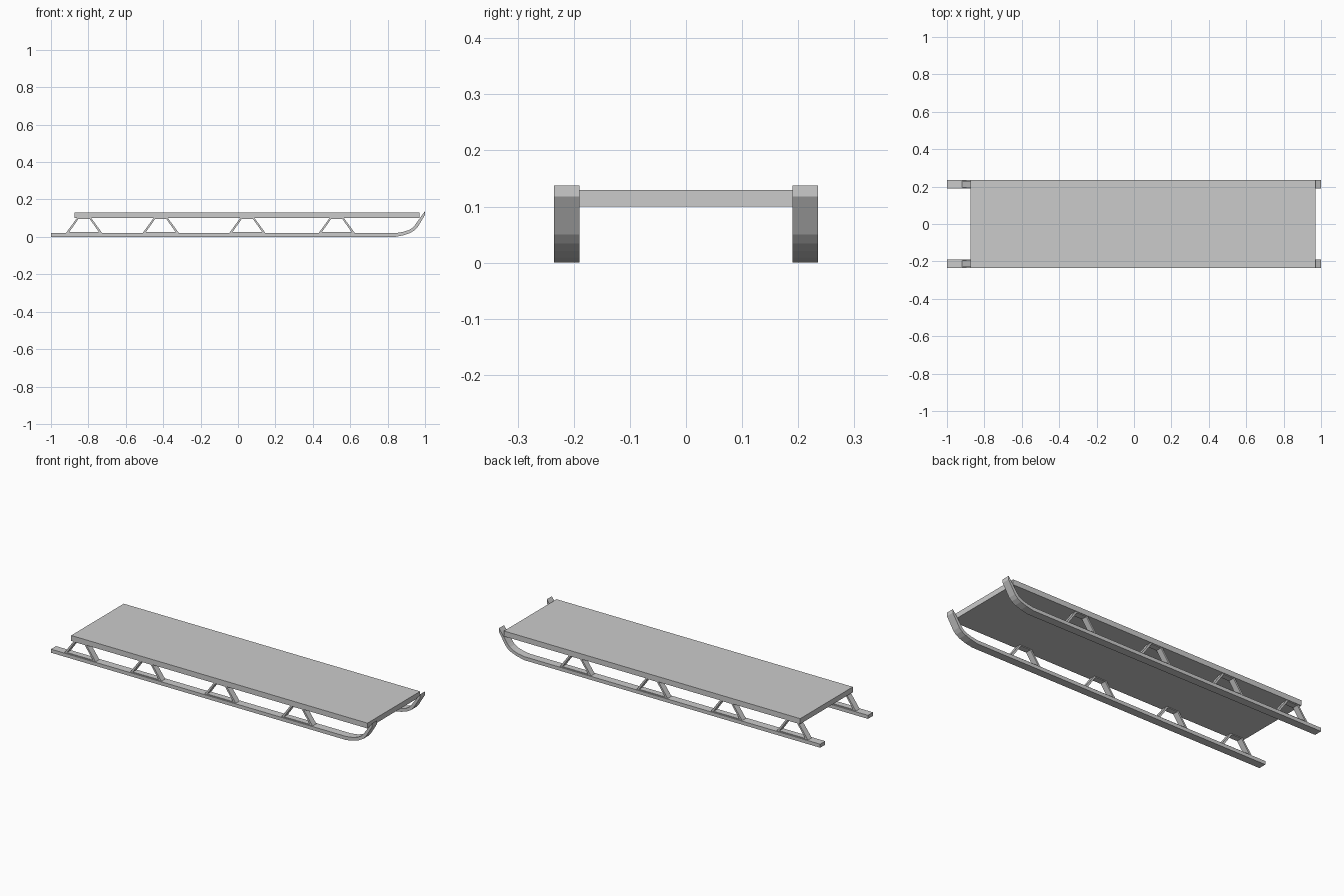
import bpy

if "Cube" in bpy.data.objects:
    bpy.data.objects.remove(bpy.data.objects["Cube"])


def extrude_profile(name, loops, y0, y1):
    """Extrude an xz outline (or an outer + inner ring) along y."""
    n = len(loops[0])
    verts = [(x, y, z) for lp in loops for y in (y0, y1) for x, z in lp]
    faces = []
    for k in range(len(loops)):
        b = 2 * n * k
        for i in range(n):
            j = (i + 1) % n
            f = (b + i, b + n + i, b + n + j, b + j)
            faces.append(f if k == 0 else f[::-1])
    if len(loops) == 1:
        faces += [tuple(range(n)), tuple(range(2 * n - 1, n - 1, -1))]
    else:
        for i in range(n):
            j = (i + 1) % n
            faces.append((i, j, 2 * n + j, 2 * n + i))
            faces.append((n + j, n + i, 3 * n + i, 3 * n + j))
    mesh = bpy.data.meshes.new(name)
    mesh.from_pydata(verts, [], faces)
    obj = bpy.data.objects.new(name, mesh)
    bpy.context.collection.objects.link(obj)
    return obj


# Flat deck
extrude_profile("deck", [[(-0.875, 0.1), (0.97, 0.1), (0.97, 0.13), (-0.875, 0.13)]],
                -0.234, 0.234)

# Runner side profile: underside to the raised tip, then back along the top
runner = [(-1, 0), (0.84, 0), (0.885, 0.009), (0.92, 0.021), (0.943, 0.034),
          (0.959, 0.05), (1, 0.118), (1, 0.138), (0.985, 0.118), (0.945, 0.062),
          (0.932, 0.048), (0.912, 0.036), (0.88, 0.026), (0.84, 0.02), (-1, 0.02)]


def support(cx):
    """Trapezoid frame between runner and deck."""
    outer = [(cx - 0.098, 0.019), (cx + 0.098, 0.019), (cx + 0.038, 0.101), (cx - 0.038, 0.101)]
    inner = [(cx - 0.08, 0.025), (cx + 0.08, 0.025), (cx + 0.03, 0.096), (cx - 0.03, 0.096)]
    return [outer, inner]


for side, s in (("left", 1), ("right", -1)):
    lo, hi = sorted((s * 0.19, s * 0.235))
    extrude_profile(f"{side}_runner", [runner], lo, hi)
    lo, hi = sorted((s * 0.196, s * 0.23))
    for i, cx in enumerate((-0.823, -0.413, 0.05, 0.528)):
        extrude_profile(f"{side}_support_{i + 1}", support(cx), lo, hi)
